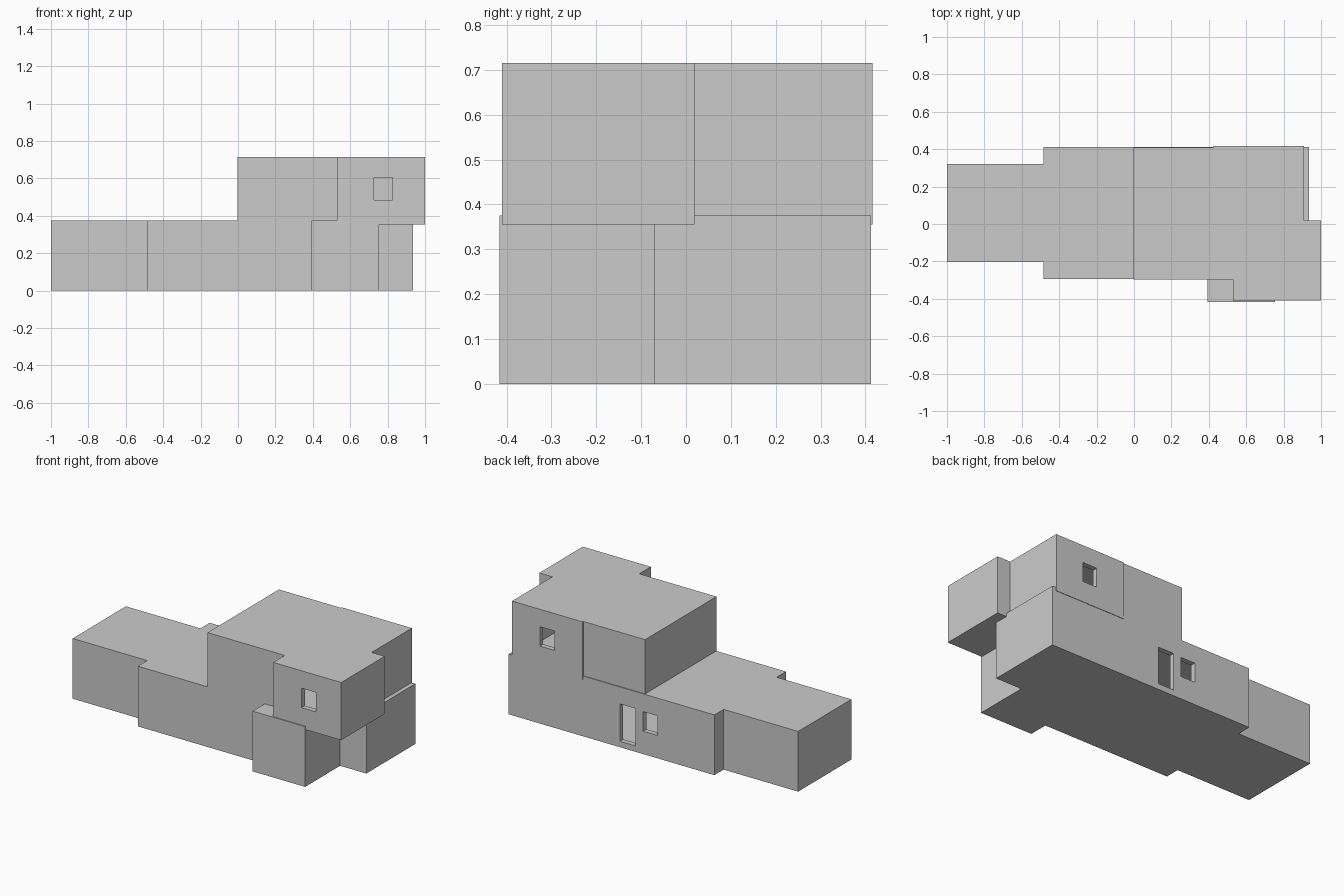
import bpy, bmesh
from mathutils import Vector

if "Cube" in bpy.data.objects:
    bpy.data.objects.remove(bpy.data.objects["Cube"])

WALL = 0.032


def prism(name, outline, z0, z1):
    """Extrude a counter-clockwise plan outline from z0 to z1."""
    bm = bmesh.new()
    face = bm.faces.new([bm.verts.new((x, y, z0)) for x, y in outline])
    top = bmesh.ops.extrude_face_region(bm, geom=[face])["geom"]
    bmesh.ops.translate(bm, vec=(0, 0, z1 - z0),
                        verts=[g for g in top if isinstance(g, bmesh.types.BMVert)])
    bmesh.ops.recalc_face_normals(bm, faces=bm.faces)
    mesh = bpy.data.meshes.new(name)
    bm.to_mesh(mesh)
    bm.free()
    obj = bpy.data.objects.new(name, mesh)
    bpy.context.collection.objects.link(obj)
    return obj


def inset(outline, d):
    """Move every side of a right-angled outline inwards by d."""
    pts = [Vector(p) for p in outline]
    result = []
    for i, p in enumerate(pts):
        a = (p - pts[i - 1]).normalized()
        b = (pts[(i + 1) % len(pts)] - p).normalized()
        result.append(p + d * Vector((-a.y - b.y, a.x + b.x)))
    return result


def cut(target, cutter):
    mod = target.modifiers.new(cutter.name, "BOOLEAN")
    mod.operation = "DIFFERENCE"
    mod.solver = "EXACT"
    mod.object = cutter
    cutter.hide_render = True
    cutter.hide_set(True)


def storey(name, outline, z0, z1, floor, ceiling, openings):
    """Hollow storey with window and door openings (x0, x1, wall y, z0, z1)."""
    shell = prism(name, outline, z0, z1)
    cut(shell, prism(name + "_room_cutter", inset(outline, WALL), floor, ceiling))
    for i, (x0, x1, y, a, b) in enumerate(openings):
        ya, yb = y - 0.05, y + 0.05
        cut(shell, prism(f"{name}_opening_cutter_{i}",
                         [(x0, ya), (x1, ya), (x1, yb), (x0, yb)], a, b))


# Ground floor: left wing, main block, front bay and right end
storey("ground_floor",
       [(-1, -0.203), (-0.485, -0.203), (-0.485, -0.295), (0.392, -0.295),
        (0.392, -0.416), (0.755, -0.416), (0.755, -0.071), (0.936, -0.071),
        (0.936, 0.413), (-0.485, 0.413), (-0.485, 0.322), (-1, 0.322)],
       0, 0.376, 0.03, 0.35,
       [(0.06, 0.168, 0.413, 0.037, 0.27), (-0.093, 0.007, 0.413, 0.143, 0.265)])

# Upper floor: overhangs the front right corner
storey("upper_floor",
       [(-0.003, -0.296), (0.53, -0.296), (0.53, -0.41), (1, -0.41),
        (1, 0.019), (0.91, 0.019), (0.91, 0.416), (0.424, 0.416),
        (0.424, 0.408), (-0.003, 0.408)],
       0.355, 0.715, 0.382, 0.69,
       [(0.726, 0.825, -0.41, 0.485, 0.606), (0.618, 0.718, 0.416, 0.485, 0.606)])
